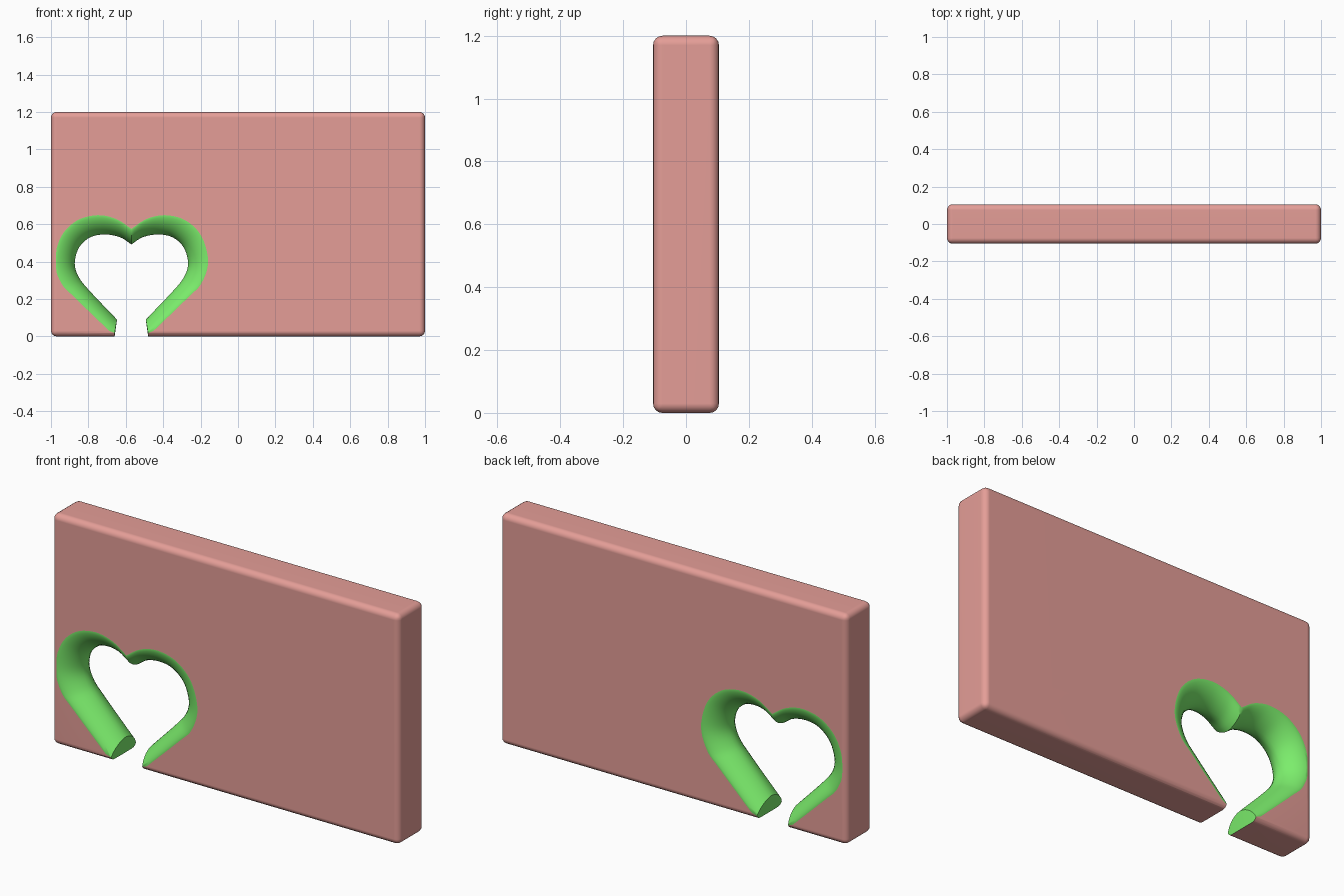
import bpy, bmesh, math
from mathutils import Vector

if "Cube" in bpy.data.objects:
    bpy.data.objects.remove(bpy.data.objects["Cube"])

T = 0.105      # half thickness of the slab
CX = -0.57     # heart centre line


def material(name, col):
    m = bpy.data.materials.new(name)
    m.diffuse_color = col
    return m


def smooth(pts, n=5):
    # Catmull-Rom through the half outline
    v = [Vector(p) for p in pts]
    v = [2 * v[0] - v[1]] + v + [2 * v[-1] - v[-2]]
    out = []
    for i in range(1, len(v) - 2):
        a, b, c, d = v[i - 1:i + 3]
        for k in range(n):
            t = k / n
            out.append(0.5 * (2 * b + (c - a) * t + (2 * a - 5 * b + 4 * c - d) * t * t
                              + (3 * b - a - 3 * c + d) * t ** 3))
    return out + [v[-2]]


# Half outlines (distance from heart centre, z): at the faces and at the mid ridge
outer = smooth([(0, .575), (.08, .627), (.18, .648), (.29, .62), (.375, .535), (.41, .40),
                (.375, .285), (.30, .205), (.092, .004)])
inner = smooth([(0, .492), (.06, .53), (.14, .545), (.22, .53), (.28, .475), (.303, .39),
                (.28, .315), (.22, .24), (.077, .09)])
outer += [Vector((.092, -.002)), Vector((.092, -.06))]
inner += [Vector((.09, -.002)), Vector((.09, -.06))]

red = material("red", (0.80, 0.12, 0.09, 1))
red.diffuse_color = (0.78, 0.34, 0.31, 1)
green = material("green", (0.2, 0.85, 0.15, 1))

# Slab with rounded edges
bm = bmesh.new()
bmesh.ops.create_cube(bm, size=1)
for v in bm.verts:
    v.co = Vector((v.co.x * 2, v.co.y * 2 * T, v.co.z * 1.2 + 0.6))
bmesh.ops.bevel(bm, geom=bm.edges[:], offset=0.03, segments=4, profile=0.5, affect='EDGES')
me = bpy.data.meshes.new("slab")
bm.to_mesh(me)
slab = bpy.data.objects.new("slab", me)
me.materials.append(red)
me.materials.append(green)
bpy.context.collection.objects.link(slab)

# Heart cutter: outline narrows to a rounded ridge at mid thickness
bm = bmesh.new()
N, P = 16, 1.7
levels = [(-0.16, 0)]
for i in range(N + 1):
    t = -math.cos(math.pi * i / N)
    levels.append((t * T, max(0, 1 - abs(t) ** P) ** (1 / P)))
levels.append((0.16, 0))
rings = []
for y, f in levels:
    half = [o.lerp(n, f) for o, n in zip(outer, inner)]
    loop = [(CX + p.x, y, p.y) for p in half]
    loop += [(CX - p.x, y, p.y) for p in reversed(half[1:])]
    rings.append([bm.verts.new(c) for c in loop])
for a, b in zip(rings, rings[1:]):
    for i in range(len(a)):
        j = (i + 1) % len(a)
        bm.faces.new((a[i], a[j], b[j], b[i]))
bm.faces.new(rings[0])
bm.faces.new(rings[-1])
bmesh.ops.recalc_face_normals(bm, faces=bm.faces[:])
me = bpy.data.meshes.new("heart_cutter")
bm.to_mesh(me)
me.materials.append(green)
cutter = bpy.data.objects.new("heart_cutter", me)
cutter.hide_render = True
bpy.context.collection.objects.link(cutter)

# Cut the green-walled heart opening
mod = slab.modifiers.new("heart_opening", 'BOOLEAN')
mod.operation = 'DIFFERENCE'
mod.solver = 'EXACT'
mod.material_mode = 'TRANSFER'
mod.object = cutter
bpy.context.view_layer.objects.active = slab
slab.select_set(True)
bpy.ops.object.modifier_apply(modifier=mod.name)
bpy.data.objects.remove(cutter)
bpy.ops.object.shade_smooth_by_angle(angle=math.radians(40))
wn = slab.modifiers.new("face_shading", 'WEIGHTED_NORMAL')
wn.keep_sharp = True

for m in bpy.data.materials:
    if m.users and not m.is_grease_pencil:
        m.use_nodes = True
        m.node_tree.nodes["Principled BSDF"].inputs["Base Color"].default_value = m.diffuse_color
